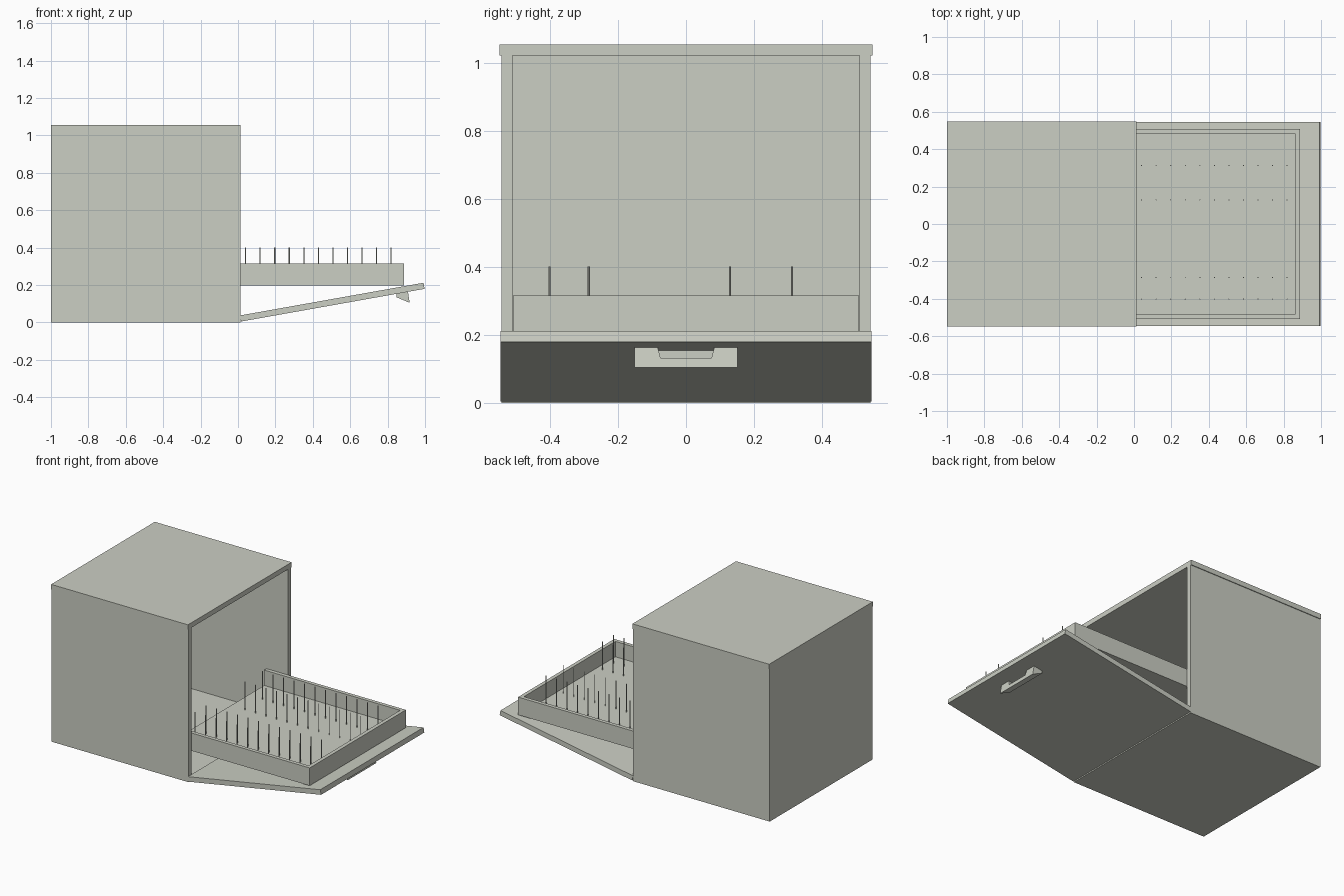
import bpy
import bmesh
from math import radians, cos, sin
from mathutils import Matrix, Vector

default = bpy.data.objects.get("Cube")
if default:
    bpy.data.objects.remove(default, do_unlink=True)

COLOUR = (0.60, 0.62, 0.55, 1)
enamel = bpy.data.materials.new("warm light grey enamel")
enamel.use_nodes = True
enamel.diffuse_color = COLOUR
enamel.node_tree.nodes["Principled BSDF"].inputs["Base Color"].default_value = COLOUR


def make_object(name, bm):
    bmesh.ops.recalc_face_normals(bm, faces=bm.faces)
    mesh = bpy.data.meshes.new(name)
    bm.to_mesh(mesh)
    bm.free()
    mesh.materials.append(enamel)
    obj = bpy.data.objects.new(name, mesh)
    bpy.context.collection.objects.link(obj)
    return obj


def box(name, low, high):
    low, high = Vector(low), Vector(high)
    bm = bmesh.new()
    place = Matrix.Translation((low + high) / 2) @ Matrix.Diagonal((*(high - low), 1))
    bmesh.ops.create_cube(bm, size=1, matrix=place)
    return make_object(name, bm)


def prism(name, points, sweep):
    """Extrude a closed polygon along a vector."""
    bm = bmesh.new()
    face = bm.faces.new([bm.verts.new(p) for p in points])
    moved = bmesh.ops.extrude_face_region(bm, geom=[face])["geom"]
    verts = [v for v in moved if isinstance(v, bmesh.types.BMVert)]
    bmesh.ops.translate(bm, verts=verts, vec=sweep)
    return make_object(name, bm)


# Hollow cabinet, open towards +x
T = 0.033
BACK, MOUTH, HALF, TOP = -1.0, 0.013, 0.543, 1.055
INNER = HALF - T
box("cabinet_top", (BACK, -0.548, TOP - T), (MOUTH, 0.548, TOP))
box("cabinet_floor", (BACK, -INNER, 0), (MOUTH, INNER, T))
box("cabinet_back", (BACK, -INNER, T), (BACK + T, INNER, TOP - T))
for side, s in (("left", 1), ("right", -1)):
    y0, y1 = sorted((s * INNER, s * HALF))
    box(f"cabinet_{side}_wall", (BACK, y0, 0), (MOUTH, y1, TOP - T))

# Lowered door, tilted up from its hinge
tilt = radians(10.1)
along = Vector((cos(tilt), 0, sin(tilt)))
across = Vector((-sin(tilt), 0, cos(tilt)))
hinge = Vector((0.016, -0.546, 0.005))
reach = along * 0.997
door = [hinge, hinge + reach, hinge + reach + across * T, hinge + across * T]
prism("door", door, (0, 1.092, 0))

# Grip under the door with a tapered finger recess
grip = [(0.847, 0.156), (0.847, 0.135), (0.918, 0.105), (0.908, 0.168)]
handle = prism("door_handle", [(x, -0.152, z) for x, z in grip], (0, 0.304, 0))
recess = [(-0.09, 0.19), (-0.075, 0.133), (0.075, 0.133), (0.09, 0.19)]
cutter = prism("recess_cutter", [(0.853, y, z) for y, z in recess], (0.1, 0, 0))
cutter.hide_render = True
cut = handle.modifiers.new("finger_recess", "BOOLEAN")
cut.operation = "DIFFERENCE"
cut.solver = "EXACT"
cut.object = cutter
bpy.context.view_layer.objects.active = handle
bpy.ops.object.modifier_apply(modifier=cut.name)
bpy.data.objects.remove(cutter, do_unlink=True)

# Pulled-out rack, open at its rear end
REAR, FRONT, W, RIM = -0.145, 0.887, 0.509, 0.025
LOW, FLOOR, HIGH = 0.197, 0.213, 0.316
box("rack_floor", (REAR, -W + RIM, LOW), (FRONT - RIM, W - RIM, FLOOR))
box("rack_front_wall", (FRONT - RIM, -W, LOW), (FRONT, W, HIGH))
for side, s in (("left", 1), ("right", -1)):
    y0, y1 = sorted((s * W, s * (W - RIM)))
    box(f"rack_{side}_wall", (REAR, y0, LOW), (FRONT - RIM, y1, HIGH))

# Four rows of thin upright pins
bm = bmesh.new()
PIN_TOP = 0.402
for y in (-0.402, -0.286, 0.129, 0.312):
    for i in range(12):
        centre = Matrix.Translation((-0.037 + i * 0.0778, y, (FLOOR + PIN_TOP) / 2))
        bmesh.ops.create_cone(bm, cap_ends=True, segments=8, radius1=0.003,
                              radius2=0.003, depth=PIN_TOP - FLOOR, matrix=centre)
make_object("rack_pins", bm)
